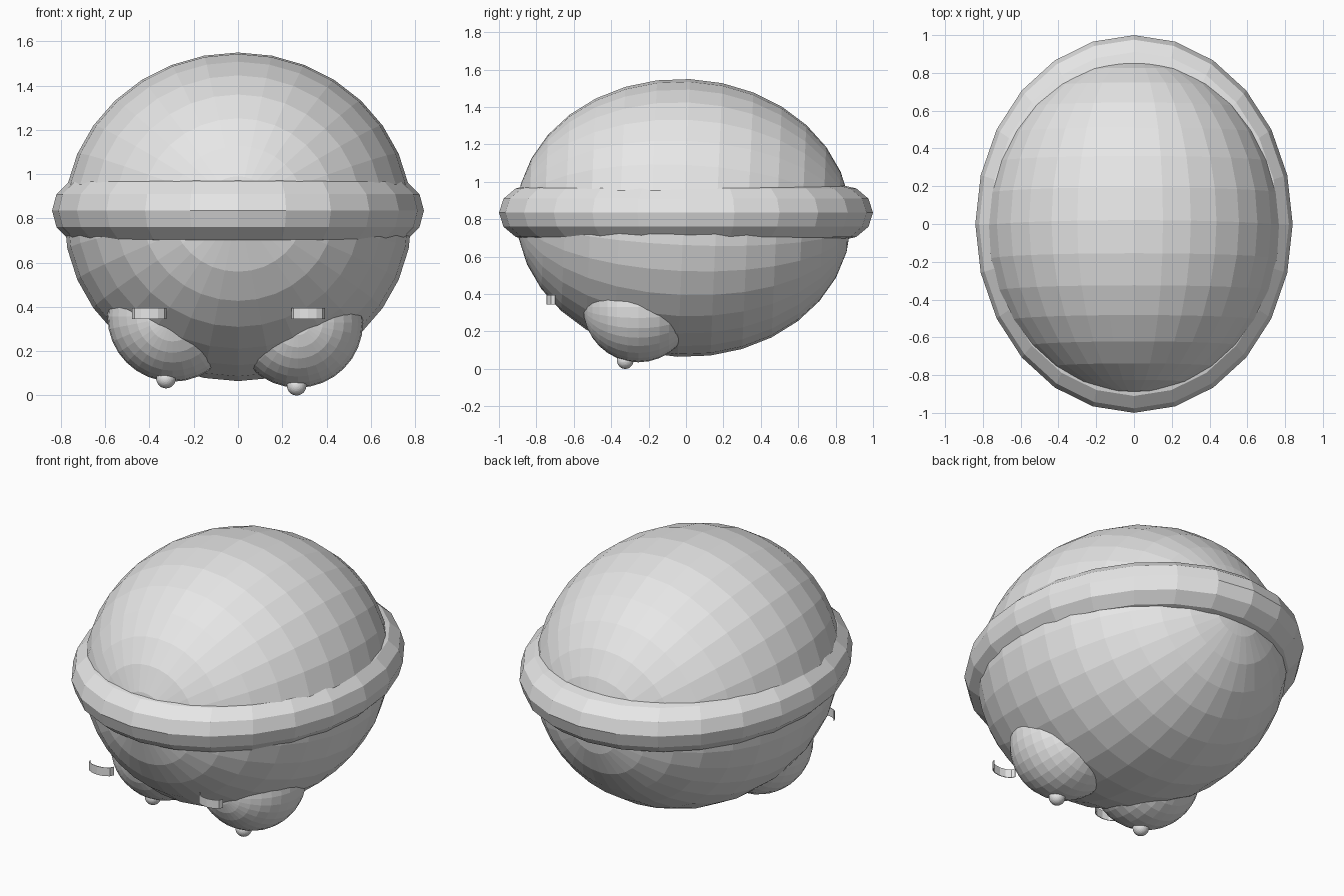
import bpy
import bmesh
import math
from mathutils import Matrix, Vector

cube = bpy.data.objects.get("Cube")
if cube:
    bpy.data.objects.remove(cube, do_unlink=True)

GREY = (0.8, 0.8, 0.8, 1.0)
grey = bpy.data.materials.new("plain grey")
grey.use_nodes = True
grey.diffuse_color = GREY
grey.node_tree.nodes["Principled BSDF"].inputs["Base Color"].default_value = GREY


def finish(name, bm):
    """Turn a bmesh into a flat-shaded grey object."""
    bmesh.ops.recalc_face_normals(bm, faces=bm.faces)
    mesh = bpy.data.meshes.new(name)
    bm.to_mesh(mesh)
    bm.free()
    mesh.materials.append(grey)
    obj = bpy.data.objects.new(name, mesh)
    bpy.context.collection.objects.link(obj)
    return obj


def ellipsoid(name, centre, radii, tilt=0.0):
    """Faceted sphere with its poles at the front and back."""
    bm = bmesh.new()
    bmesh.ops.create_uvsphere(bm, u_segments=32, v_segments=16, radius=1)
    turn = Matrix.Rotation(math.radians(90), 4, 'X')
    lean = Matrix.Rotation(math.radians(tilt), 4, 'X')
    place = Matrix.Translation(centre) @ lean @ Matrix.Diagonal((*radii, 1)) @ turn
    bmesh.ops.transform(bm, matrix=place, verts=bm.verts)
    return finish(name, bm)


def belt(name, z, major, minor, stretch, around=24, section=12):
    """Oval ring lying flat around the body."""
    bm = bmesh.new()
    rings = []
    for i in range(around):
        a = math.tau * i / around
        ring = []
        for j in range(section):
            b = math.tau * j / section
            r = major + minor * math.cos(b)
            ring.append(bm.verts.new((r * math.cos(a), stretch * r * math.sin(a),
                                      z + minor * math.sin(b))))
        rings.append(ring)
    for i in range(around):
        p, q = rings[i], rings[(i + 1) % around]
        for j in range(section):
            k = (j + 1) % section
            bm.faces.new((p[j], q[j], q[k], p[k]))
    return finish(name, bm)


def brow(name, centre, half_width, height, bow, steps=6):
    """Thin upright strip bowed towards the front."""
    bm = bmesh.new()
    pairs = []
    for i in range(steps + 1):
        a = math.pi * (i / steps - 0.5)
        offset = Vector((half_width * math.sin(a), -bow * math.cos(a), 0))
        pairs.append([bm.verts.new(centre + offset + Vector((0, 0, s * height / 2)))
                      for s in (-1, 1)])
    for p, q in zip(pairs, pairs[1:]):
        bm.faces.new((p[0], q[0], q[1], p[1]))
    obj = finish(name, bm)
    solid = obj.modifiers.new("thickness", 'SOLIDIFY')
    solid.thickness = 0.004
    return obj


# Body and the ring around its middle
ellipsoid("body", (0, -0.012, 0.807), (0.786, 0.895, 0.743), tilt=-2.5)
belt("belt_ring", 0.835, 0.69, 0.15, 1.19)

# Rounded bulges under the front, each with a small tip
ellipsoid("left_bulge", (0.27, -0.255, 0.33), (0.295,) * 3)
ellipsoid("right_bulge", (-0.295, -0.255, 0.357), (0.295,) * 3)
ellipsoid("left_tip", (0.265, -0.325, 0.044), (0.044,) * 3)
ellipsoid("right_tip", (-0.325, -0.33, 0.076), (0.044,) * 3)

# Curved strips above the bulges
brow("left_brow", Vector((0.317, -0.70, 0.37)), 0.076, 0.05, 0.045)
brow("right_brow", Vector((-0.4, -0.70, 0.37)), 0.078, 0.05, 0.045)
